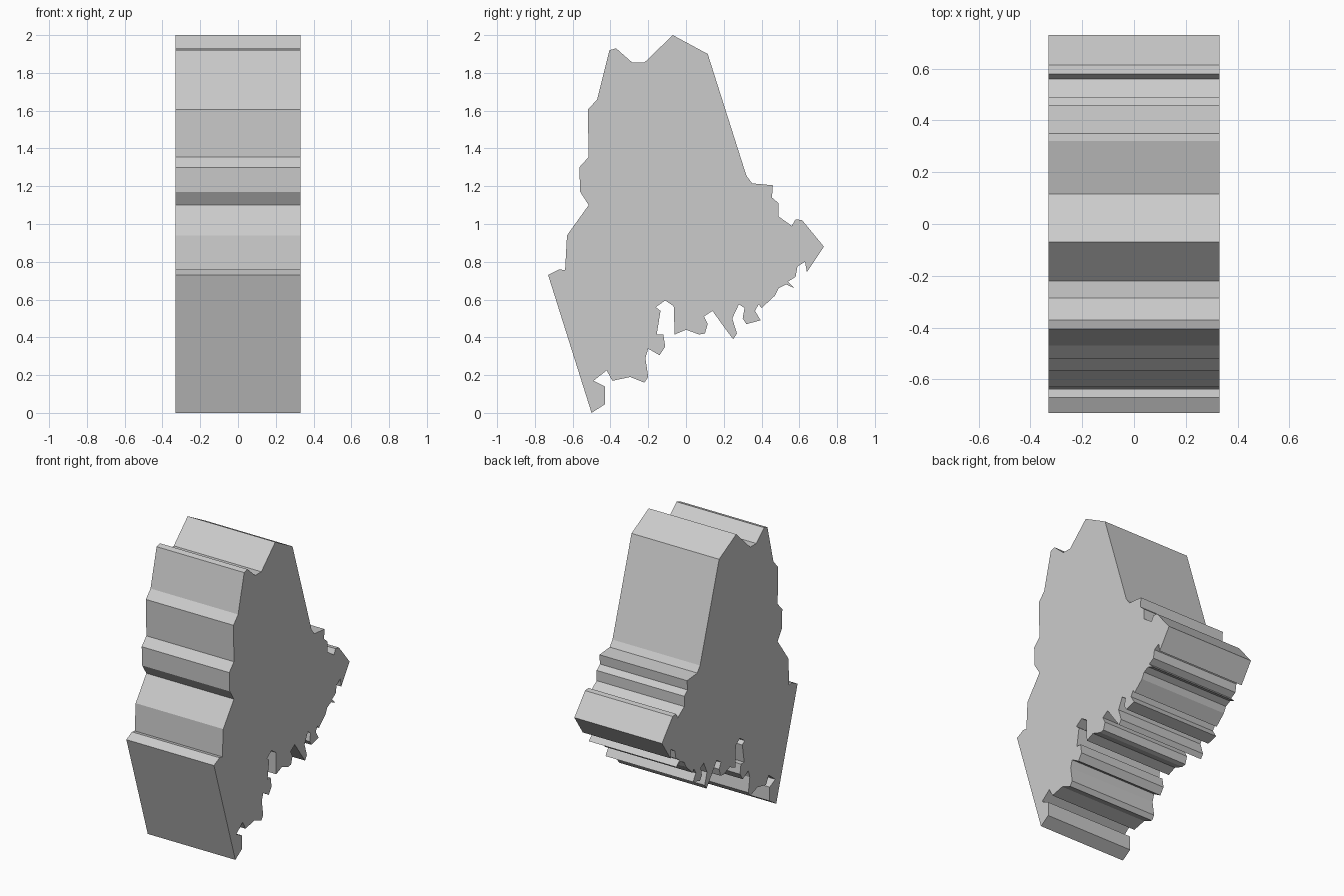
import bpy, bmesh
from mathutils import Vector

HALF_WIDTH = 0.33

# Side outline (y, z): up the left edge, over the top, back along the ragged lower edge
outline = [
    (-.5, 0), (-.73, .73), (-.67, .76), (-.64, .755), (-.63, .94), (-.515, 1.1),
    (-.56, 1.17), (-.565, 1.3), (-.515, 1.355), (-.52, 1.605), (-.47, 1.66),
    (-.405, 1.92), (-.37, 1.93), (-.285, 1.855), (-.22, 1.855), (-.07, 2),
    (.115, 1.9), (.32, 1.255), (.35, 1.215), (.46, 1.205), (.455, 1.14),
    (.49, 1.11), (.49, 1.04), (.56, .99), (.58, 1.025), (.615, 1.02), (.73, .88),
    (.64, .745), (.63, .8), (.59, .775), (.58, .72), (.54, .695), (.575, .66),
    (.53, .68), (.49, .66), (.47, .62), (.4, .555), (.385, .575), (.365, .54),
    (.395, .49), (.32, .47), (.3, .5), (.31, .555), (.28, .575), (.245, .5),
    (.27, .42), (.25, .39), (.205, .45), (.14, .54), (.095, .51), (.115, .47),
    (.1, .42), (.07, .415), (0, .44), (-.06, .415), (-.065, .565), (-.11, .595),
    (-.16, .56), (-.135, .54), (-.155, .415), (-.12, .415), (-.11, .35),
    (-.14, .305), (-.2, .34), (-.215, .29), (-.2, .19), (-.22, .16), (-.295, .19),
    (-.39, .17), (-.42, .225), (-.49, .17), (-.43, .14), (-.43, .045),
]

# Slab: the outline extruded across x
bm = bmesh.new()
face = bm.faces.new([bm.verts.new((-HALF_WIDTH, y, z)) for y, z in outline])
result = bmesh.ops.extrude_face_region(bm, geom=[face], use_keep_orig=True)
moved = [v for v in result["geom"] if isinstance(v, bmesh.types.BMVert)]
bmesh.ops.translate(bm, verts=moved, vec=Vector((2 * HALF_WIDTH, 0, 0)))

# Split the concave end caps cleanly and face everything outward
caps = [f for f in bm.faces if len(f.verts) > 4]
bmesh.ops.triangulate(bm, faces=caps, ngon_method='EAR_CLIP')
bmesh.ops.recalc_face_normals(bm, faces=bm.faces[:])

mesh = bpy.data.meshes.new("region_slab")
bm.to_mesh(mesh)
bm.free()
slab = bpy.data.objects.new("region_slab", mesh)
bpy.context.collection.objects.link(slab)
